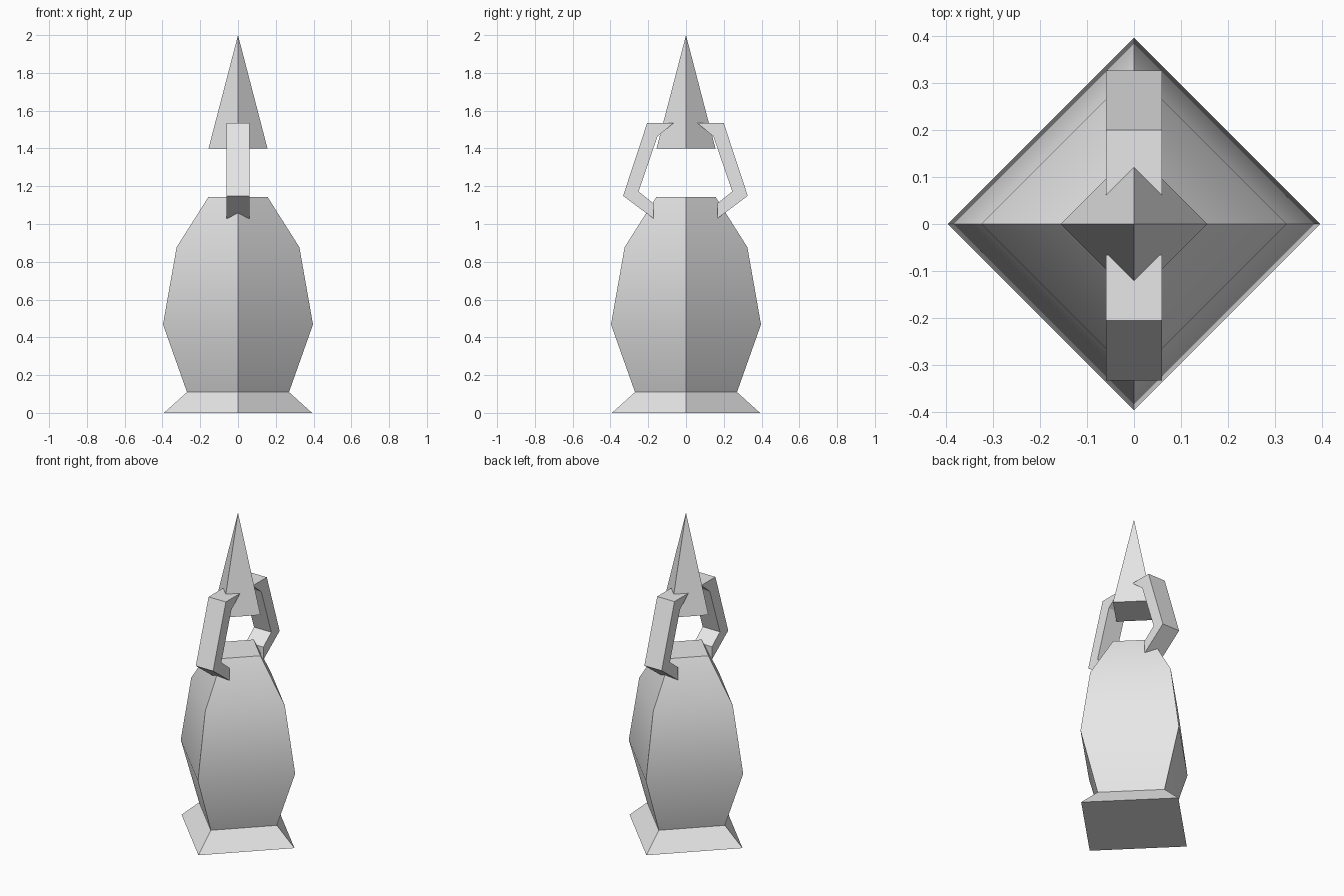
import bpy, bmesh, math

if "Cube" in bpy.data.objects:
    bpy.data.objects.remove(bpy.data.objects["Cube"])

grey = bpy.data.materials.new("light_grey")
grey.diffuse_color = (0.8, 0.8, 0.8, 1)
grey.use_nodes = True
grey.node_tree.nodes["Principled BSDF"].inputs["Base Color"].default_value = grey.diffuse_color


def finish(name, bm, smooth=False):
    bmesh.ops.recalc_face_normals(bm, faces=bm.faces)
    mesh = bpy.data.meshes.new(name)
    bm.to_mesh(mesh)
    bm.free()
    mesh.materials.append(grey)
    obj = bpy.data.objects.new(name, mesh)
    bpy.context.collection.objects.link(obj)
    if smooth:
        bpy.ops.object.select_all(action='DESELECT')
        obj.select_set(True)
        bpy.context.view_layer.objects.active = obj
        bpy.ops.object.shade_smooth_by_angle(angle=math.radians(32))
    return obj


def diamond_tower(name, profile, smooth=False):
    """Four-sided stack of (radius, z) rings with corners on the axes."""
    bm = bmesh.new()
    rings = []
    for r, z in profile:
        if r == 0:
            rings.append([bm.verts.new((0, 0, z))] * 4)
        else:
            rings.append([bm.verts.new((r * math.cos(i * math.pi / 2),
                                        r * math.sin(i * math.pi / 2), z))
                          for i in range(4)])
    for a, b in zip(rings, rings[1:]):
        for i in range(4):
            j = (i + 1) % 4
            quad = list(dict.fromkeys((a[i], a[j], b[j], b[i])))
            bm.faces.new(quad)
    for ring in (rings[0], rings[-1]):
        if len(set(ring)) == 4:
            bm.faces.new(ring)
    return finish(name, bm, smooth)


def claw_arm(name, side):
    """Bent arm: a (y, z) outline extruded across x."""
    outer = [(0.169, 1.029), (0.33, 1.149), (0.203, 1.534), (0.063, 1.534)]
    inner = [(0.169, 1.109), (0.248, 1.172), (0.148, 1.464)]
    hw = 0.06
    bm = bmesh.new()
    o, n = ([[bm.verts.new((x, side * y - 0.003, z)) for x in (-hw, hw)]
             for y, z in pts] for pts in (outer, inner))
    n.append(o[3])                       # claw closes to a sharp tip
    bm.faces.new((o[0][0], o[0][1], n[0][1], n[0][0]))
    for k in range(3):
        for row in (o, n):               # outer and inner skins
            bm.faces.new((row[k][0], row[k][1], row[k + 1][1], row[k + 1][0]))
        for s in (0, 1):                 # flat sides
            bm.faces.new(list(dict.fromkeys(
                (o[k][s], o[k + 1][s], n[k + 1][s], n[k][s]))))
    return finish(name, bm)


# Flared foot and bulging body
diamond_tower("body", [(0.392, 0), (0.27, 0.11), (0.397, 0.468),
                       (0.325, 0.877), (0.156, 1.144)], smooth=True)

# Floating spike held by the claws
diamond_tower("spike", [(0.156, 1.4), (0, 2.0)])

# Front and back claw arms
claw_arm("front_arm", -1)
claw_arm("back_arm", 1)
